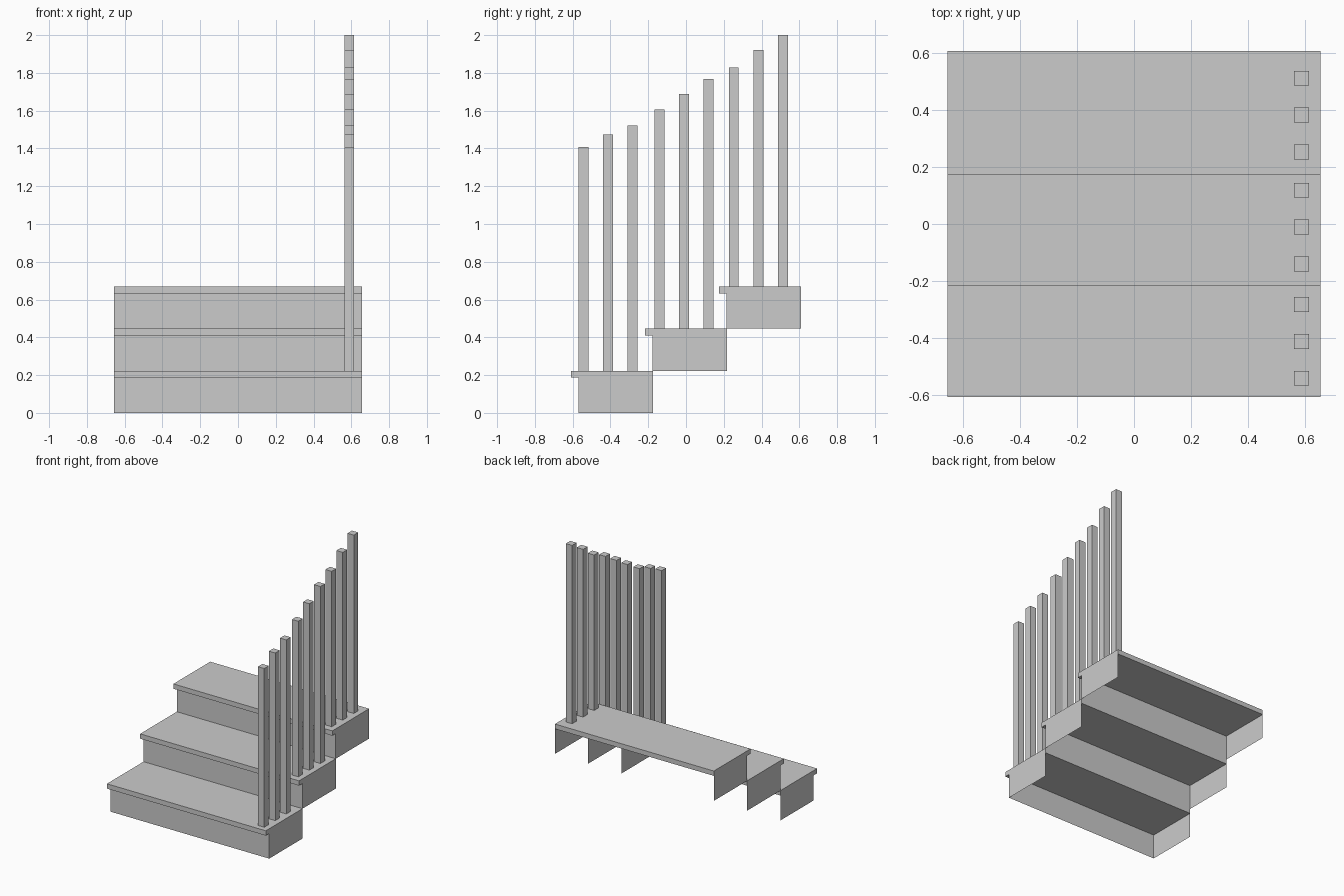
import bpy

if "Cube" in bpy.data.objects:
    bpy.data.objects.remove(bpy.data.objects["Cube"])

HALF_W = 0.656      # half stair width
RISE, RUN = 0.223, 0.392
DEPTH = 0.434       # tread depth, nosing included
NOSE = 0.04         # nosing overhang
THICK = 0.036       # tread thickness
FRONT = -0.609


def add_mesh(name, verts, faces):
    mesh = bpy.data.meshes.new(name)
    mesh.from_pydata(verts, [], faces)
    obj = bpy.data.objects.new(name, mesh)
    bpy.context.collection.objects.link(obj)
    return obj


def add_box(name, x0, x1, y0, y1, z0, z1):
    verts = [(x, y, z) for z in (z0, z1)
             for x, y in ((x0, y0), (x1, y0), (x1, y1), (x0, y1))]
    sides = [(i, (i + 1) % 4, (i + 1) % 4 + 4, i + 4) for i in range(4)]
    return add_box_mesh(name, verts, sides)


def add_box_mesh(name, verts, sides):
    return add_mesh(name, verts, [(3, 2, 1, 0), (4, 5, 6, 7)] + sides)


# Uneven baluster tops, three per step
tops = [1.408, 1.474, 1.522, 1.607, 1.688, 1.767, 1.829, 1.921, 2.0]
POST = 0.026        # baluster half width
POST_X = 0.589

for step in range(3):
    n = step + 1
    y0 = FRONT + step * RUN
    y1 = y0 + DEPTH
    z0, z1 = step * RISE, n * RISE

    # Solid tread slab with front nosing
    add_box(f"tread_{n}", -HALF_W, HALF_W, y0, y1, z1 - THICK, z1)

    # Thin riser and side panels, open at the back and underneath
    outline = [(-HALF_W, y1), (-HALF_W, y0 + NOSE),
               (HALF_W, y0 + NOSE), (HALF_W, y1)]
    verts = [(x, y, z) for z in (z0, z1 - THICK) for x, y in outline]
    add_mesh(f"riser_and_sides_{n}", verts,
             [(i, i + 1, i + 5, i + 4) for i in range(3)])

    # Square balusters standing on the tread
    for k in range(3):
        i = step * 3 + k
        y = -0.543 + step * 0.402 + k * 0.13 - (0.008 if step == 2 else 0)
        add_box(f"baluster_{i + 1}", POST_X - POST, POST_X + POST,
                y - POST, y + POST, z1, tops[i])
